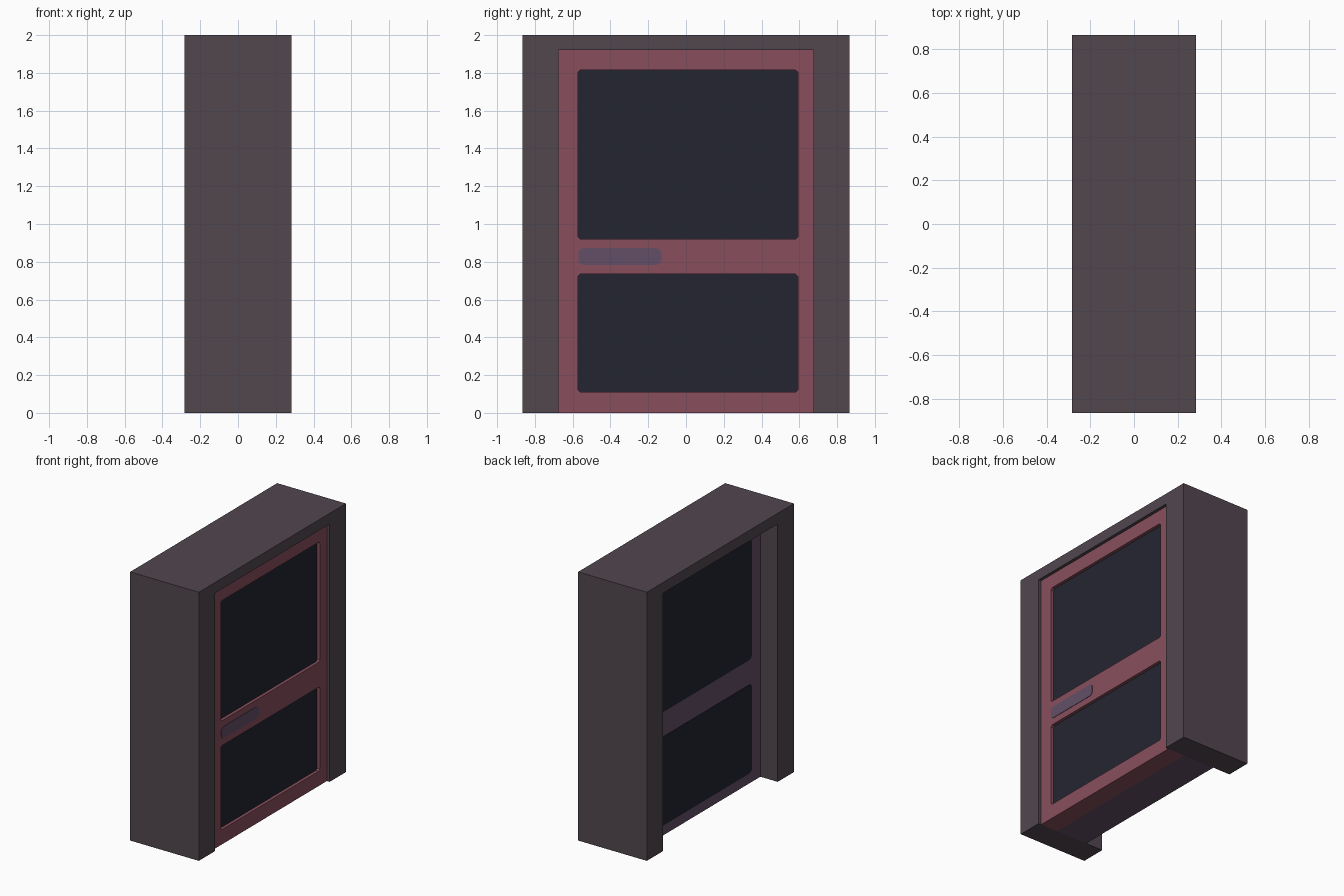
import bpy, bmesh, math

if "Cube" in bpy.data.objects:
    bpy.data.objects.remove(bpy.data.objects["Cube"])


def srgb(r, g, b):
    f = lambda c: (c / 255 / 12.92) if c / 255 < 0.04045 else ((c / 255 + 0.055) / 1.055) ** 2.4
    return (f(r), f(g), f(b), 1.0)


def material(name, rgb):
    m = bpy.data.materials.new(name)
    m.diffuse_color = srgb(*rgb)
    m.use_nodes = True
    m.node_tree.nodes["Principled BSDF"].inputs["Base Color"].default_value = m.diffuse_color
    return m


FRAME = material("grey plum frame", (82, 71, 79))
RED = material("dusty red door", (136, 79, 93))
PURPLE = material("muted purple", (99, 79, 103))
GLASS = material("dark glass", (36, 37, 48))


def prism(name, profile, x0, x1, mat):
    """Extrude a (y, z) profile along x."""
    bm = bmesh.new()
    face = bm.faces.new([bm.verts.new((x0, y, z)) for y, z in profile])
    out = bmesh.ops.extrude_face_region(bm, geom=[face])
    for v in out["geom"]:
        if isinstance(v, bmesh.types.BMVert):
            v.co.x = x1
    bmesh.ops.recalc_face_normals(bm, faces=bm.faces)
    me = bpy.data.meshes.new(name)
    bm.to_mesh(me)
    bm.free()
    if mat:
        me.materials.append(mat)
    ob = bpy.data.objects.new(name, me)
    bpy.context.scene.collection.objects.link(ob)
    return ob


def rect(y0, y1, z0, z1, r=0.0, n=1):
    """Rectangle profile; corners cut with radius r in n steps."""
    if r == 0:
        return [(y0, z0), (y1, z0), (y1, z1), (y0, z1)]
    pts = []
    for k, (cy, cz) in enumerate([(y1 - r, z1 - r), (y0 + r, z1 - r),
                                  (y0 + r, z0 + r), (y1 - r, z0 + r)]):
        for i in range(n + 1):
            a = math.pi / 2 * (k + i / n)
            pts.append((cy + r * math.cos(a), cz + r * math.sin(a)))
    return pts


W, H = 0.865, 2.0        # outer half width and height
OW, OH = 0.675, 1.92     # opening half width and height

# Door surround: one arch-shaped block
prism("door_frame", [(-W, 0), (-OW, 0), (-OW, OH), (OW, OH),
                     (OW, 0), (W, 0), (W, H), (-W, H)], -0.283, 0.283, FRAME)

# Inner slab, seen from the back
prism("inner_slab", rect(-OW, OW, 0, OH), -0.14, 0.12, PURPLE)

# Red outer leaf with two window openings
leaf = prism("door_leaf", rect(-OW, OW, 0, OH), 0.12, 0.26, RED)
windows = {"upper": (0.92, 1.815, 0.92), "lower": (0.11, 0.735, 0.075)}
for label, (z0, z1, back_z0) in windows.items():
    cutter = prism(label + "_cutter", rect(-0.572, 0.592, z0, z1, 0.012), 0.0, 0.4, None)
    mod = leaf.modifiers.new(label, "BOOLEAN")
    mod.operation, mod.solver, mod.object = "DIFFERENCE", "EXACT", cutter
    bpy.context.view_layer.objects.active = leaf
    bpy.ops.object.modifier_apply(modifier=mod.name)
    bpy.data.objects.remove(cutter)
    # Recessed front pane and flush back pane
    prism(label + "_front_pane", rect(-0.572, 0.592, z0, z1, 0.012), 0.12, 0.237, GLASS)
    prism(label + "_back_pane", rect(-0.572, 0.592, back_z0, z1, 0.03, 3),
          -0.143, -0.138, GLASS)

# Rounded push plate on the middle rail
prism("push_plate", rect(-0.57, -0.13, 0.783, 0.872, 0.03, 4), 0.257, 0.263, PURPLE)
